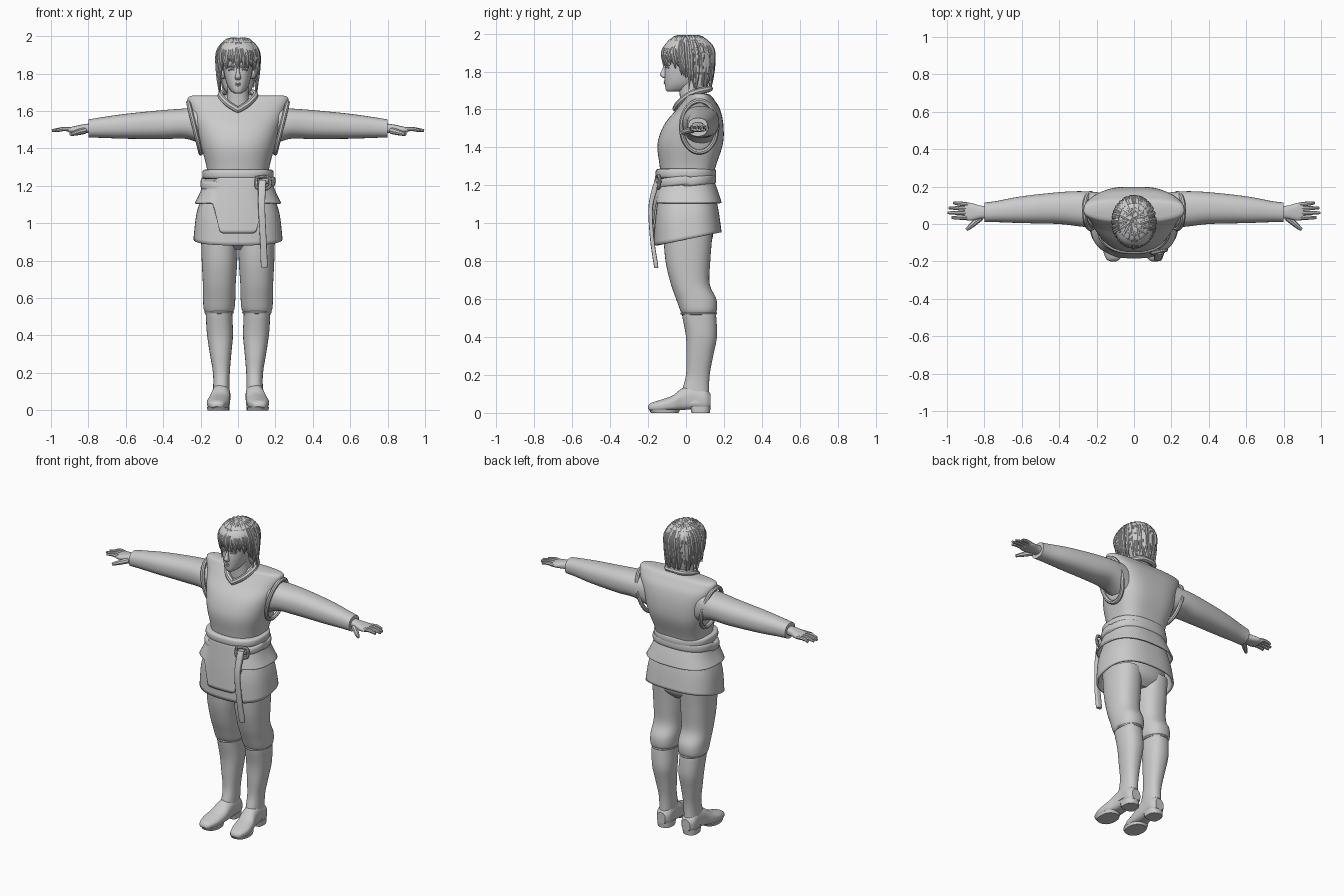
import bpy
import bmesh
import math
import random
from mathutils import Vector

random.seed(4)
cube = bpy.data.objects.get("Cube")
if cube:
    bpy.data.objects.remove(cube, do_unlink=True)

grey = bpy.data.materials.new("plain grey")
grey.use_nodes = True
grey.diffuse_color = (0.6, 0.6, 0.6, 1)
grey.node_tree.nodes["Principled BSDF"].inputs["Base Color"].default_value = grey.diffuse_color
parts = []


def finish(name, mesh, mirror=False, shell=0):
    """Link a mesh, give it the material and optional modifiers."""
    obj = bpy.data.objects.new(name, mesh)
    bpy.context.collection.objects.link(obj)
    mesh.materials.clear()
    mesh.materials.append(grey)
    if shell:
        solid = obj.modifiers.new("thickness", "SOLIDIFY")
        solid.thickness = shell
    if mirror:
        obj.modifiers.new("mirror", "MIRROR")
    parts.append(obj)
    return obj


def smooth_rows(rows, steps):
    """Catmull-Rom interpolation of a list of rows."""
    out = []
    for i in range(len(rows) - 1):
        a, b = rows[max(i - 1, 0)], rows[i]
        c, d = rows[i + 1], rows[min(i + 2, len(rows) - 1)]
        for s in range(steps):
            t = s / steps
            out.append([q + t * ((r - p) + t * (2*p - 5*q + 4*r - w + t * (3*(q - r) + w - p))) / 2
                        for p, q, r, w in zip(a, b, c, d)])
    out.append(list(rows[-1]))
    return out


def loft(name, rows, axis="z", front=2.3, back=2.3, sides=40, steps=5, cap=True,
         warp=None, mirror=False, shell=0):
    """Rows are (position, low u, high u, low v, high v) along the axis."""
    bm = bmesh.new()
    rings = []
    for pos, ulo, uhi, vlo, vhi in smooth_rows(rows, steps):
        ring = []
        for k in range(sides):
            a = math.tau * k / sides
            c, s = math.cos(a), math.sin(a)
            e = 2 / (front if s < 0 else back)
            u = (ulo + uhi) / 2 + (uhi - ulo) / 2 * math.copysign(abs(c) ** e, c)
            v = (vlo + vhi) / 2 + (vhi - vlo) / 2 * math.copysign(abs(s) ** e, s)
            p = Vector({"x": (pos, u, v), "y": (u, pos, v), "z": (u, v, pos)}[axis])
            ring.append(bm.verts.new(warp(p) if warp else p))
        rings.append(ring)
    for r, q in zip(rings, rings[1:]):
        for k in range(sides):
            j = (k + 1) % sides
            bm.faces.new((r[k], r[j], q[j], q[k]))
    if cap:
        bm.faces.new(rings[0])
        bm.faces.new(rings[-1])
    bmesh.ops.recalc_face_normals(bm, faces=bm.faces)
    mesh = bpy.data.meshes.new(name)
    bm.to_mesh(mesh)
    bm.free()
    return finish(name, mesh, mirror, shell)


def body(rows):
    """Symmetric rows given as (height, half width, front, back)."""
    return [(z, -w, w, f, b) for z, w, f, b in rows]


def tubes(name, paths, radius, taper=None, closed=False, mirror=False):
    """Round tubes along smooth paths; taper lists the radius factors."""
    curve = bpy.data.curves.new(name, "CURVE")
    curve.dimensions = "3D"
    curve.bevel_depth = radius
    curve.bevel_resolution = 2
    curve.use_fill_caps = True
    for path in paths:
        rows = [tuple(p) + ((taper[i] if taper else 1),) for i, p in enumerate(path)]
        pts = smooth_rows(rows + rows[:1] if closed else rows, 4)
        if closed:
            pts.pop()
        spline = curve.splines.new("POLY")
        spline.points.add(len(pts) - 1)
        spline.use_cyclic_u = closed
        for point, row in zip(spline.points, pts):
            point.co = (*row[:3], 1)
            point.radius = row[3]
    temp = bpy.data.objects.new(name + "_path", curve)
    bpy.context.collection.objects.link(temp)
    mesh = bpy.data.meshes.new_from_object(temp.evaluated_get(bpy.context.evaluated_depsgraph_get()))
    bpy.data.objects.remove(temp, do_unlink=True)
    return finish(name, mesh, mirror)


# Vest, with armhole rims and collar
loft("vest", body([(1.24, .16, -.13, .14), (1.31, .17, -.14, .16), (1.42, .2, -.15, .195),
                   (1.52, .225, -.115, .197), (1.6, .25, -.05, .18), (1.65, .268, -.01, .15),
                   (1.675, .265, .01, .13), (1.683, .24, .03, .11)]), back=3.2, sides=56)
rim = []
for k in range(12):
    a = math.tau * k / 12
    h = math.sin(a)
    rim.append((.232 + .033 * h, .07 + .095 * math.cos(a), 1.51 + .135 * h))
tubes("armhole_rim", [rim], .013, closed=True, mirror=True)
half = [(.055, -.03, 1.64), (.093, .03, 1.685), (.06, .11, 1.705)]
tubes("collar", [[(0, -.055, 1.605)] + half + [(0, .125, 1.71)]
                 + [(-x, y, z) for x, y, z in reversed(half)]], .017, closed=True)

# Sleeves and hands
loft("sleeve", [(.15, -.02, .165, 1.4, 1.63), (.27, -.015, .175, 1.45, 1.615),
                (.4, 0, .17, 1.45, 1.605), (.6, .005, .148, 1.452, 1.585),
                (.74, .01, .122, 1.457, 1.565), (.8, .01, .115, 1.458, 1.555)],
     axis="x", mirror=True)
loft("palm", [(.77, .03, .095, 1.48, 1.535), (.82, .028, .098, 1.482, 1.53),
              (.87, .018, .112, 1.482, 1.52), (.905, .022, .115, 1.485, 1.512)],
     axis="x", sides=24, front=2.6, back=2.6, mirror=True)
fingers = []
for k, tip in enumerate((.975, .995, .99, .965)):
    y = .034 + .023 * k
    fingers.append([(.88, y, 1.5), (.93, y + .002 * k, 1.504), (tip, y + .003 * k, 1.495)])
tubes("fingers", fingers, .0115, taper=(1, 1, .65), mirror=True)
tubes("thumb", [[(.82, .035, 1.495), (.86, 0, 1.485), (.895, -.03, 1.475)]], .015,
      taper=(1.2, 1, .6), mirror=True)


# Two-tier skirt with a hanging front flap
def lower_hem(p):
    p.z += .17 * p.y * max(0, 1.15 - p.z) / .2
    return p


def flap_hem(p):
    f = min(1, max(0, (.14 - abs(p.x)) / .05)) if p.y < 0 else 0
    f = f * f * (3 - 2 * f)
    p.z = 1.2 - (1.2 - p.z) * (1 + 1.75 * f)
    p.y -= .006 * f
    return p


loft("lower_skirt", body([(1.17, .185, -.14, .15), (1.05, .222, -.165, .172),
                          (.915, .238, -.168, .188)]),
     front=2.6, back=2.6, sides=64, cap=False, warp=lower_hem, shell=.012)
loft("upper_skirt", body([(1.22, .182, -.15, .15), (1.16, .205, -.168, .172),
                          (1.108, .232, -.178, .188)]),
     front=2.6, back=2.6, sides=96, cap=False, warp=flap_hem, shell=.01)
loft("hips", body([(.86, .1, -.06, .09), (.92, .185, -.115, .14), (1.05, .19, -.13, .14),
                   (1.2, .17, -.12, .13)]))


# Sash bands, buckle and hanging belt end
def sag(p):
    p.z += .1 * p.y + .05 * p.x * (p.y < 0)
    return p


for name, z, w, warp in (("sash", 1.262, .188, None), ("belt", 1.218, .198, sag)):
    loft(name, body([(z - .026, w - .02, -.135, .14), (z - .018, w, -.158, .157),
                     (z + .018, w, -.158, .157), (z + .026, w - .02, -.135, .14)]),
         front=2.5, back=2.5, sides=64, warp=warp)
tubes("buckle", [[(.1, -.155, 1.245), (.165, -.14, 1.245), (.165, -.142, 1.19),
                  (.1, -.158, 1.19)]], .009, closed=True)
tubes("buckle_pin", [[(.1, -.162, 1.217), (.165, -.147, 1.217)]], .007)
loft("belt_end", [(.765, .13, .15, -.165, -.15), (.78, .122, .158, -.17, -.147),
                  (.92, .117, .152, -.19, -.168), (1.08, .108, .145, -.198, -.175),
                  (1.18, .108, .148, -.18, -.15), (1.23, .11, .15, -.162, -.135)],
     front=4, back=4, sides=24)

# Breeches, boots and feet
loft("breeches", [(.515, .038, .168, -.015, .145), (.54, .02, .183, -.03, .162),
                  (.6, .014, .187, -.052, .16), (.68, .012, .188, -.08, .125),
                  (.8, .004, .194, -.108, .128), (.95, .002, .198, -.12, .14)], mirror=True)
loft("boot", [(.05, .045, .14, -.03, .125), (.12, .045, .133, -.02, .122),
              (.2, .044, .134, 0, .125), (.3, .036, .15, .002, .143),
              (.4, .027, .165, 0, .163), (.5, .03, .172, -.018, .16),
              (.53, .03, .172, -.022, .155)], mirror=True)
tubes("boot_rim", [[(.101 + .07 * math.cos(k * math.tau / 12),
                     .067 + .088 * math.sin(k * math.tau / 12), .525) for k in range(12)]],
      .009, closed=True, mirror=True)
loft("foot", [(-.2, .095, .125, .02, .035), (-.185, .075, .15, .012, .052),
              (-.13, .053, .166, .01, .07), (-.07, .045, .16, .012, .092),
              (-.02, .042, .145, .015, .13), (.04, .042, .138, .02, .15),
              (.1, .042, .138, .02, .13), (.13, .06, .12, .03, .1)],
     axis="y", front=3.5, back=2.1, mirror=True)
loft("sole", [(0, .05, .162, -.185, -.04), (.018, .048, .166, -.196, -.03)],
     steps=1, mirror=True)
loft("heel", [(0, .045, .137, .03, .126), (.035, .044, .138, .02, .13)],
     front=4, steps=1, mirror=True)

# Neck, head and face
loft("neck", body([(1.58, .075, -.03, .11), (1.66, .06, -.032, .095), (1.76, .056, -.04, .09)]))
loft("head", body([(1.694, .018, -.098, -.05), (1.705, .036, -.107, .01), (1.735, .056, -.111, .06),
                   (1.78, .07, -.113, .1), (1.83, .078, -.11, .12), (1.88, .08, -.114, .125),
                   (1.94, .07, -.09, .11), (1.97, .04, -.05, .07)]))
loft("nose", body([(1.765, .008, -.118, -.1), (1.772, .016, -.128, -.1), (1.785, .015, -.137, -.1),
                   (1.81, .009, -.126, -.1), (1.84, .008, -.114, -.1)]), sides=16)
tubes("brow", [[(.014, -.11, 1.835), (.035, -.108, 1.842), (.058, -.088, 1.832)]], .006,
      taper=(.8, 1, .5), mirror=True)
tubes("eyelid", [[(.018, -.105, 1.82), (.033, -.104, 1.825), (.05, -.091, 1.819)]], .005, mirror=True)
for name, z in (("upper_lip", 1.748), ("lower_lip", 1.738)):
    tubes(name, [[(-.025, -.097, 1.743), (0, -.112, z), (.025, -.097, 1.743)]], .006,
          taper=(.4, 1, .4))
tubes("ear", [[(.078, .005, 1.775), (.085, .015, 1.8), (.085, .03, 1.825)]], .014,
      taper=(.6, 1, .9), mirror=True)

# Shaggy hair: crown, back and loose locks
loft("hair_crown", body([(1.875, .098, -.108, .135), (1.9, .108, -.12, .14), (1.94, .1, -.112, .135),
                         (1.975, .07, -.075, .1), (1.99, .03, -.03, .05)]))
loft("hair_back", body([(1.69, .05, .05, .105), (1.72, .075, .03, .115), (1.78, .09, .01, .13),
                        (1.84, .103, -.03, .142), (1.9, .108, -.05, .143)]))


def on_hair(angle, size, z):
    return (.109 * size * math.cos(angle), .012 + .131 * size * math.sin(angle), z)


locks = []
for k in range(56):
    a = math.tau * k / 56 + random.uniform(-.06, .06)
    fringe = max(0, -math.sin(a))
    tip = 1.72 + .13 * min(1, fringe * 1.25) + random.uniform(-.03, .02)
    locks.append([on_hair(a, .72, 1.965), on_hair(a + .05, 1, 1.91),
                  on_hair(a + .1, .99, (1.9 + tip) / 2),
                  on_hair(a + random.uniform(-.05, .2), random.uniform(.87, 1), tip)])
tubes("hair_locks", locks, .011, taper=(.7, 1, .9, .15))
wisps = [[on_hair(random.uniform(0, math.tau), .15, 1.985)] for k in range(16)]
for k, wisp in enumerate(wisps):
    a = math.tau * k / 16
    wisp.extend([on_hair(a, .55, 1.975), on_hair(a + .1, .95, 1.925)])
tubes("hair_wisps", wisps, .012, taper=(.5, 1, .3))

# Smooth shading with crisp edges
bpy.ops.object.select_all(action="DESELECT")
for obj in parts:
    obj.select_set(True)
bpy.context.view_layer.objects.active = parts[0]
bpy.ops.object.shade_smooth_by_angle(angle=math.radians(40))
